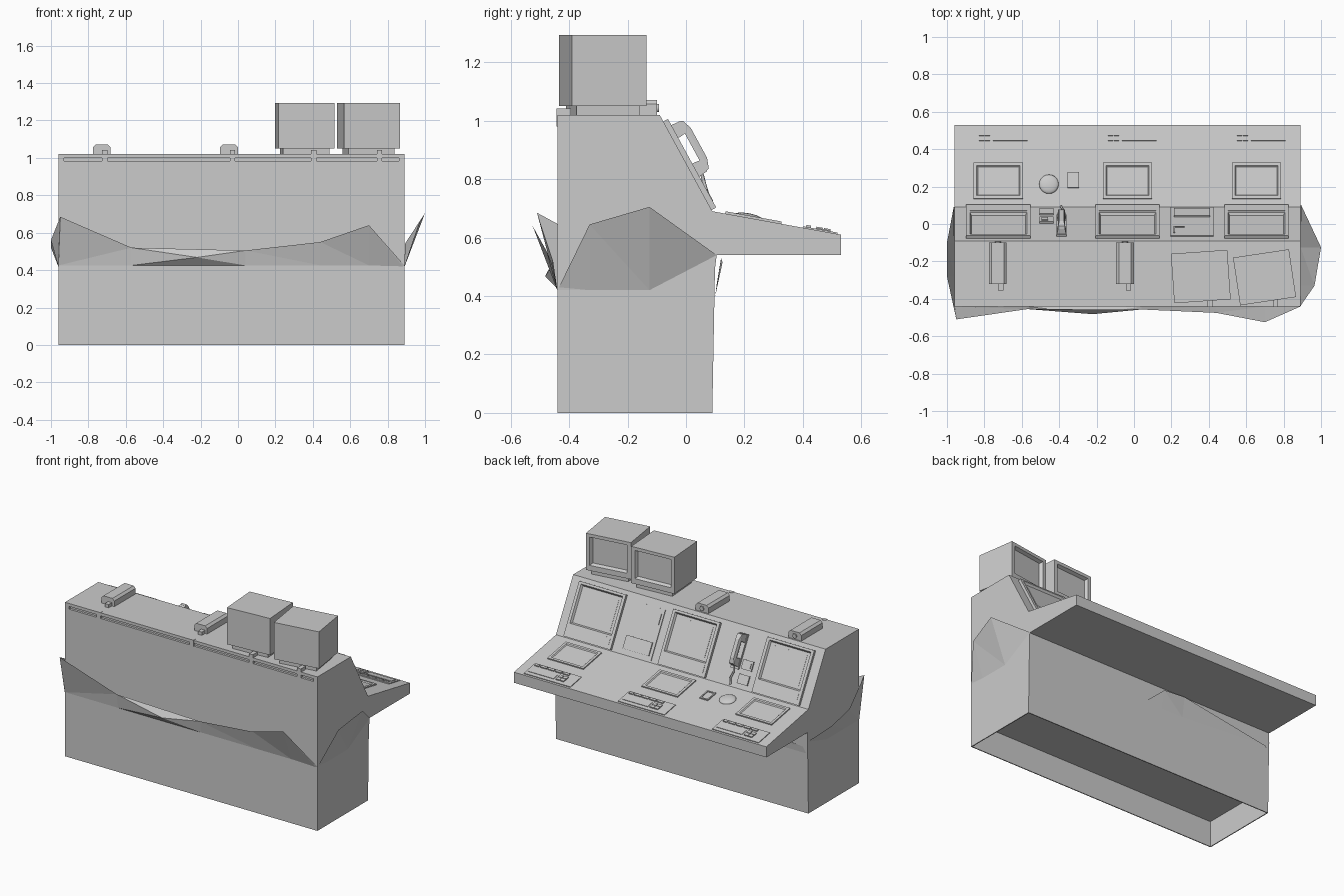
import bpy, bmesh, math
from mathutils import Matrix, Vector

if "Cube" in bpy.data.objects:
    bpy.data.objects.remove(bpy.data.objects["Cube"])

grey = bpy.data.materials.new("light_grey")
grey.use_nodes = True
COL = (0.6, 0.6, 0.6, 1)
grey.diffuse_color = COL
grey.node_tree.nodes["Principled BSDF"].inputs["Base Color"].default_value = COL

LEFT, RIGHT = 0.89, -0.96
STATIONS = (-0.725, -0.035, 0.655)


def frame(origin, x_axis, t_axis, n_axis):
    m = Matrix((x_axis, t_axis, n_axis)).transposed().to_4x4()
    m.translation = origin
    return m


def finish(name, bm, m=Matrix(), solid=True):
    bm.transform(m)
    if solid:
        bmesh.ops.recalc_face_normals(bm, faces=bm.faces)
    me = bpy.data.meshes.new(name)
    bm.to_mesh(me)
    bm.free()
    me.materials.append(grey)
    ob = bpy.data.objects.new(name, me)
    bpy.context.collection.objects.link(ob)
    return ob


def add_loft(bm, rings):
    """Bridge rectangles (x0, x1, t0, t1, n) and cap both ends."""
    loops = [[bm.verts.new(p) for p in ((a, c, n), (b, c, n), (b, d, n), (a, d, n))]
             for a, b, c, d, n in rings]
    for lo, hi in zip(loops, loops[1:]):
        for i in range(4):
            j = (i + 1) % 4
            bm.faces.new((lo[i], lo[j], hi[j], hi[i]))
    bm.faces.new(loops[0][::-1])
    bm.faces.new(loops[-1])


def loft(name, rings, m=Matrix()):
    bm = bmesh.new()
    add_loft(bm, rings)
    return finish(name, bm, m)


def boxes(name, items, m=Matrix()):
    """Several boxes (x0, x1, t0, t1, n0, n1) in one object."""
    bm = bmesh.new()
    for a, b, c, d, lo, hi in items:
        add_loft(bm, [(a, b, c, d, lo), (a, b, c, d, hi)])
    return finish(name, bm, m)


def prism(name, profile, x0, x1):
    bm = bmesh.new()
    face = bm.faces.new([bm.verts.new((x0, y, z)) for y, z in profile])
    ext = bmesh.ops.extrude_face_region(bm, geom=[face])["geom"]
    bmesh.ops.translate(bm, vec=(x1 - x0, 0, 0),
                        verts=[v for v in ext if isinstance(v, bmesh.types.BMVert)])
    return finish(name, bm)


def flap(name, base, tips, extra=()):
    """Bent sheet between a base line and a ragged upper edge."""
    bm = bmesh.new()
    lo = [bm.verts.new(p) for p in base]
    hi = [bm.verts.new(p) for p in tips]
    for i in range(len(lo) - 1):
        bm.faces.new((lo[i], lo[i + 1], hi[i + 1], hi[i]))
    if extra:
        bm.faces.new([hi[i] for i in extra])
    bmesh.ops.triangulate(bm, faces=bm.faces)
    return finish(name, bm, solid=False)


def tube(name, points, radius):
    cu = bpy.data.curves.new(name, "CURVE")
    cu.dimensions = "3D"
    cu.bevel_depth, cu.bevel_resolution, cu.use_fill_caps = radius, 1, True
    sp = cu.splines.new("POLY")
    sp.points.add(len(points) - 1)
    for p, q in zip(sp.points, points):
        p.co = (*q, 1)
    cu.materials.append(grey)
    bpy.context.collection.objects.link(bpy.data.objects.new(name, cu))


# Console body, hollow below, with a cable slot along the front
body = prism("console_body", [(-0.44, 0), (0.09, 0), (0.1, 0.54), (0.53, 0.54), (0.53, 0.61),
                              (0.09, 0.69), (-0.09, 1.02), (-0.44, 1.02)], RIGHT, LEFT)
cutter = boxes("hollow_cutter", [
    (RIGHT + 0.006, LEFT - 0.006, -0.434, 0.084, -0.1, 0.17),
    (RIGHT + 0.03, LEFT - 0.03, -0.5, -0.425, 0.982, 1.0)])
cutter.hide_render = True
cutter.display_type = "WIRE"
cutter.hide_set(True)
mod = body.modifiers.new("hollow", "BOOLEAN")
mod.operation, mod.solver, mod.object = "DIFFERENCE", "EXACT", cutter

# Loose skirt sheets around the body
ft = [(-0.95, -0.51, 0.685), (-0.57, -0.455, 0.52), (-0.22, -0.482, 0.468),
      (0.04, -0.457, 0.505), (0.44, -0.475, 0.55), (0.7, -0.525, 0.64), (LEFT, -0.441, 0.425)]
flap("front_skirt", [(max(x, RIGHT) if i else RIGHT, -0.441, 0.425)
                     for i, (x, y, z) in enumerate(ft[:-1])] + [(0.88, -0.441, 0.42)],
     ft, (1, 2, 3))
flap("left_skirt", [(LEFT + 0.001, y, 0.42) for y in (-0.44, -0.33, -0.125, 0.09)],
     [(LEFT + 0.002, -0.435, 0.43), (0.965, -0.33, 0.645), (1.0, -0.125, 0.705), (0.892, 0.105, 0.54)])
flap("right_skirt", [(RIGHT - 0.001, y, 0.42) for y in (0.09, -0.1, -0.28, -0.44)],
     [(-0.962, 0.1, 0.48), (-1.0, -0.1, 0.52), (-1.0, -0.28, 0.56), (-0.95, -0.51, 0.685)])
flap("back_skirt", [(x, 0.1, 0.4) for x in (0, -0.13, -0.29, -0.95)],
     [(-0.01, 0.101, 0.41), (-0.13, 0.125, 0.515), (-0.29, 0.12, 0.53), (-0.93, 0.105, 0.44)])

# Working frames: sloped panel and desk top (x, distance along, height off surface)
up = Vector((0, -0.18, 0.33)).normalized()
slope = frame((0, 0.09, 0.69), (1, 0, 0), up, (0, up.z, -up.y))
out = Vector((0, 0.44, -0.08)).normalized()
desk = frame((0, 0.09, 0.69), (1, 0, 0), out, (0, -out.z, out.y))

for i, cx in enumerate(STATIONS, 1):
    # Screen panel with a sunken display on the slope
    a, b = cx - 0.172, cx + 0.172
    loft(f"panel_screen_{i}", [
        (a, b, 0.005, 0.35, -0.01), (a, b, 0.005, 0.35, 0.018),
        (a + 0.02, b - 0.02, 0.09, 0.335, 0.018), (a + 0.028, b - 0.028, 0.098, 0.327, 0.004),
        (a + 0.045, b - 0.045, 0.115, 0.31, 0.004), (a + 0.045, b - 0.045, 0.115, 0.31, 0.006)], slope)
    boxes(f"panel_ledge_{i}", [(a + 0.02, b - 0.02, 0.03, 0.075, 0.017, 0.02)], slope)
    # Desk display
    a, b = cx - 0.132, cx + 0.132
    loft(f"desk_screen_{i}", [
        (a, b, 0.045, 0.24, -0.004), (a, b, 0.045, 0.24, 0.008),
        (a + 0.016, b - 0.016, 0.061, 0.224, 0.008),
        (a + 0.022, b - 0.022, 0.067, 0.218, 0.002)], desk)
    # Keyboard: tray, key row and small key block
    keys = [(cx - 0.17, cx + 0.17, 0.315, 0.435, -0.004, 0.005)]
    keys += [(cx - 0.095 + k * 0.055, cx - 0.05 + k * 0.055, 0.325, 0.342, 0, 0.012) for k in range(4)]
    keys += [(cx + 0.125, cx + 0.155, 0.325, 0.342, 0, 0.012)]
    keys += [(cx - 0.105 + u * 0.032, cx - 0.077 + u * 0.032, 0.36 + v * 0.027, 0.383 + v * 0.027, 0, 0.012)
             for u in range(2) for v in range(2)]
    keys += [(cx - 0.03, cx + 0.155, 0.36, 0.41, 0, 0.008)]
    boxes(f"keyboard_{i}", keys, desk)

# Switch panel between the screens
boxes("switch_panel", [(0.195, 0.425, 0.01, 0.33, -0.005, 0.006), (0.215, 0.405, 0.035, 0.12, 0, 0.014),
                       (0.21, 0.27, 0.23, 0.24, 0, 0.012), (0.21, 0.22, 0.24, 0.3, 0, 0.012)], slope)
boxes("button_panels", [(-0.505, -0.43, 0.03, 0.09, -0.005, 0.01), (-0.505, -0.43, 0.12, 0.18, -0.005, 0.01),
                        (-0.495, -0.46, 0.135, 0.165, 0, 0.014)], slope)

# Telephone handset on its cradle, with cord
boxes("handset_cradle", [(-0.415, -0.36, 0.11, 0.33, -0.005, 0.015)], slope)
loft("handset_grip", [(-0.405, -0.37, 0.13, 0.325, 0.045), (-0.405, -0.37, 0.135, 0.32, 0.06),
                      (-0.4, -0.375, 0.17, 0.285, 0.072)], slope)
for part, t in (("mouthpiece", 0.125), ("earpiece", 0.275)):
    loft(f"handset_{part}", [(-0.412, -0.363, t, t + 0.052, 0.014),
                             (-0.405, -0.37, t + 0.004, t + 0.048, 0.05)], slope)
tube("handset_cord", [slope @ Vector(p) for p in
                      ((-0.388, 0.13, 0.03), (-0.395, 0.09, 0.02), (-0.38, 0.05, 0.012), (-0.39, 0.01, 0.01))], 0.006)

# Trackball dome and square button on the desk
bm = bmesh.new()
bmesh.ops.create_uvsphere(bm, u_segments=20, v_segments=12, radius=0.052)
dome = finish("trackball", bm, desk @ Matrix.Translation((-0.455, 0.125, 0)) @ Matrix.Diagonal((1, 1, 0.3, 1)))
for p in dome.data.polygons:
    p.use_smooth = True
loft("desk_button", [(-0.355, -0.293, 0.105, 0.19, -0.004), (-0.355, -0.293, 0.105, 0.19, 0.008),
                     (-0.347, -0.301, 0.113, 0.182, 0.008), (-0.347, -0.301, 0.113, 0.182, 0.003)], desk)

# Two monitors, turned slightly, screens facing the operator
for name, x, y, deg, depth in (("inner", 0.357, -0.281, 4, 0.265), ("outer", 0.698, -0.285, 8.5, 0.258)):
    turn = Matrix.Translation((x, y, 0)) @ Matrix.Rotation(math.radians(deg), 4, "Z")
    face = turn @ frame((0, 0, 0), (1, 0, 0), (0, 0, 1), (0, 1, 0))
    w, d = 0.151, depth / 2
    loft(f"{name}_monitor", [
        (-w, w, 1.05, 1.293, -d), (-w, w, 1.05, 1.293, d),
        (-w + 0.025, w - 0.025, 1.085, 1.272, d),
        (-w + 0.037, w - 0.037, 1.095, 1.262, d - 0.02)], face)
    boxes(f"{name}_monitor_base", [(-0.125, 0.125, -d + 0.02, d - 0.02, 1.015, 1.052)], turn)

# Small camera units with a round lens
for i, cx in enumerate((-0.728, -0.048), 1):
    a, b = cx - 0.047, cx + 0.047
    loft(f"camera_unit_{i}", [(a, b, -0.322, -0.1, 1.015), (a, b, -0.322, -0.1, 1.057),
                              (a + 0.014, b - 0.014, -0.322, -0.1, 1.071)])
    tube(f"camera_lens_{i}", [(cx, -0.12, 1.043), (cx, -0.093, 1.043)], 0.016)

# Cable plugs and clips at the slot
plugs = []
for x, y in ((-0.713, -0.355), (-0.03, -0.355), (0.405, -0.443), (0.757, -0.443)):
    plugs.append((x - 0.014, x + 0.014, y, y + 0.05, 1.015, 1.042))
    plugs.append((x - 0.014, x + 0.014, -0.443, -0.42, 0.98, 1.022))
boxes("cable_plugs", plugs)
